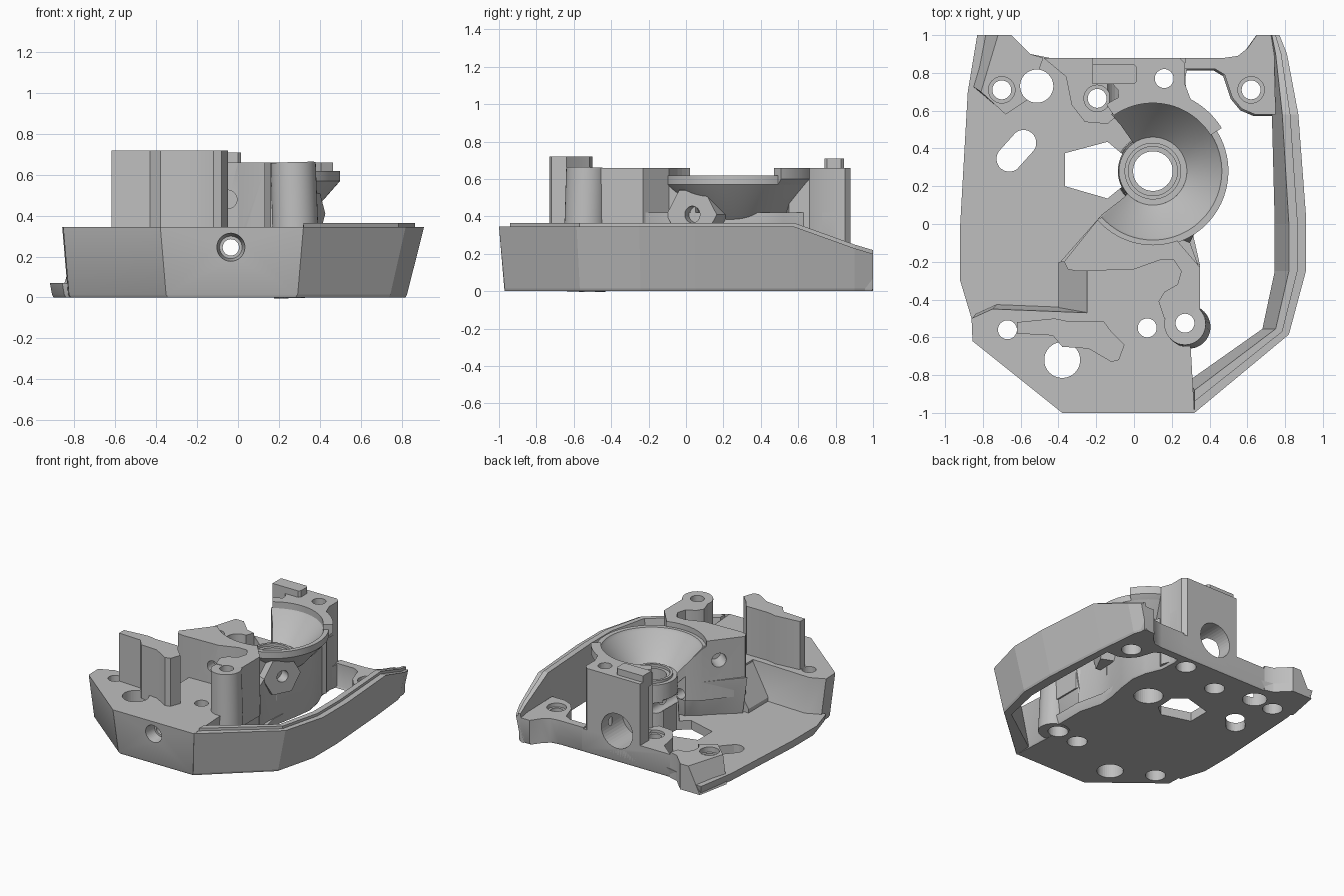
import bpy, bmesh
from math import sin, cos, pi, radians, copysign
from mathutils import Matrix, Vector

if "Cube" in bpy.data.objects:
    bpy.data.objects.remove(bpy.data.objects["Cube"])

grey = bpy.data.materials.new("plain grey")
grey.use_nodes = True
tone = (0.52, 0.52, 0.52, 1)
grey.diffuse_color = tone
grey.node_tree.nodes["Principled BSDF"].inputs["Base Color"].default_value = tone

HUB = (.1, .28)


def finish(name, bm, helper=False):
    bmesh.ops.recalc_face_normals(bm, faces=bm.faces)
    mesh = bpy.data.meshes.new(name)
    bm.to_mesh(mesh)
    bm.free()
    ob = bpy.data.objects.new(name, mesh)
    bpy.context.collection.objects.link(ob)
    mesh.materials.append(grey)
    if helper:
        ob.hide_render = True
        ob.hide_set(True)
    return ob


def loft(name, rings, helper=False):
    """Skin equal rings of points and cap both ends."""
    bm = bmesh.new()
    vs = [[bm.verts.new(p) for p in ring] for ring in rings]
    n = len(vs[0])
    for a, b in zip(vs, vs[1:]):
        for i in range(n):
            j = (i + 1) % n
            bm.faces.new((a[i], a[j], b[j], b[i]))
    bm.faces.new(vs[0])
    bm.faces.new(vs[-1])
    return finish(name, bm, helper)


def prism(name, pts, z0, z1, lean=0, helper=False):
    """Extruded outline; lean moves its foot towards the middle."""
    layers = [(z0, lean), (z1, 0)]
    if z0 == 0:
        layers = [(0, lean + .008), (.015, lean), (z1, 0)]
    return loft(name, [[(x - copysign(d, x), y - copysign(d, y), z) for x, y in pts]
                       for z, d in layers], helper)


def rods(name, items, helper=False):
    """Cylinders or cones given as start, end, radius, end radius, sides."""
    bm = bmesh.new()
    for a, b, r, r2, sides in items:
        a, b = Vector(a), Vector(b)
        d = b - a
        m = Matrix.Translation((a + b) / 2) @ d.to_track_quat("Z", "X").to_matrix().to_4x4()
        bmesh.ops.create_cone(bm, cap_ends=True, segments=sides, radius1=r, radius2=r2,
                              depth=d.length, matrix=m)
    return finish(name, bm, helper)


def bore(name, a, b, r, r2):
    return rods(name, [(a, b, r, r2, 40)], True)


def drill(name, holes, z0, z1):
    return rods(name, [((x, y, z0), (x, y, z1), r, r, 40) for x, y, r in holes], True)


def lathe(name, profile, start, end, steps=56):
    """Sweep a radius/height profile around the bowl axis."""
    rings = []
    for i in range(steps + 1):
        t = radians(start + (end - start) * i / steps)
        rings.append([(HUB[0] + r * cos(t), HUB[1] + r * sin(t), z) for r, z in profile])
    return loft(name, rings)


# Base: thin floor, thick front block, back flange and mounts
floor = prism("base_floor", [
    (-.83, 1), (-.65, 1), (-.55, .9), (-.45, .88), (.27, .88), (.27, .7), (.32, .4),
    (.3, 0), (.35, -.22), (.35, -.5), (-.86, -.5), (-.92, -.3), (-.92, 0), (-.88, .7)],
    0, .07, .01)
front = prism("front_block", [
    (-.38, -1), (.32, -1), (.3, -.65), (.35, -.5), (.35, -.22), (.2, -.05), (.2, .12),
    (-.08, .12), (-.17, .05), (-.39, -.2), (-.25, -.21), (-.25, -.47), (-.75, -.45),
    (-.86, -.5), (-.855, -.62)], 0, .345, .028)
flange = prism("back_flange", [
    (-.48, .88), (.28, .88), (.28, .82), (.26, .7), (-.08, .58),
    (-.14, .53), (-.26, .54), (-.33, .63), (-.36, .78)], 0, .18)
mount = prism("back_left_mount", [
    (.27, .88), (.48, .88), (.55, .89), (.6, .93), (.65, 1), (.74, 1), (.75, .58), (.64, .58),
    (.57, .61), (.52, .67), (.5, .73), (.48, .79), (.43, .82), (.27, .82)], 0, .19)

# Mount with a sloping outer corner
shared = [(-.65, 1), (-.55, .9), (-.48, .88), (-.56, .66), (-.68, .58)]
corner_mount = loft("back_right_mount", [
    [(x, y, 0) for x, y in [(-.87, .74), (-.82, 1)] + shared],
    [(x, y, .2) for x, y in [(-.81, .7), (-.72, 1)] + shared]])

# Sloping face beside the front block
ramp = loft("side_ramp", [[(-.4, y, .03), (-.24, y, .03), (-.24, y, .344), (-.4, y, .1)]
                          for y in (-.475, -.2)])

# Curved guard rail with a raised inner lip
outer = [(.32, -1), (.82, -.585), (.91, -.25), (.91, .05), (.87, .58), (.81, .9), (.77, 1)]
inner = [(.32, -.88), (.75, -.555), (.82, -.25), (.82, 0), (.785, .58), (.75, .9), (.73, 1)]
foot = [(.29, -.83), (.68, -.555), (.745, -.25), (.745, 0), (.73, .58), (.72, .88), (.70, 1)]
heights = [.365, .365, .365, .365, .365, .25, .22]
rings = []
for (ox, oy), (ix, iy), (fx, fy), h in zip(outer, inner, foot, heights):
    lx, ly = ox + (ix - ox) * .5, oy + (iy - oy) * .5
    k = 1 - .25 * h
    by = oy * .97 if oy < 0 else oy
    rings.append([(ox * k - .008, by, 0), (ox * k, by, .015), (ox, oy, h - .02),
                  (lx, ly, h - .02), (lx, ly, h), (ix, iy, h), (fx, fy, .015), (fx, fy, 0)])
rail = loft("guard_rail", rings)

# Tall parts: front post, centre block, screw pillar, back pillar
post = prism("front_post", [
    (-.62, -.58), (-.62, -.52), (-.42, -.5), (-.35, -.515), (-.16, -.515), (-.12, -.57),
    (-.05, -.64), (-.08, -.72), (-.12, -.73), (-.24, -.66), (-.38, -.65), (-.43, -.59)],
    .3, .72)
centre = prism("centre_block", [
    (-.37, -.2), (-.35, -.24), (-.3, -.25), (0, -.24), (.14, -.19), (.21, -.19), (.25, -.25),
    (.23, -.32), (.16, -.36), (.13, -.41), (.16, -.5), (.35, -.5), (.35, -.23), (.23, -.09),
    (.3, .05), (.2, .12), (-.08, .12), (-.17, .05)], .2, .66)
pillar = rods("screw_pillar", [((.29, -.545, 0), (.27, -.53, .66), .115, .11, 40)])
back = prism("back_pillar", [
    (-.22, .88), (.24, .88), (.27, .85), (.27, .74), (.3, .66), (.25, .55), (-.05, .5),
    (-.12, .58), (-.08, .64), (-.085, .71), (-.13, .76), (-.22, .77)], .02, .66)
tab = prism("back_tab", [(-.22, .74), (.0, .74), (.015, .755), (.015, .83), (0, .845),
                         (-.22, .845)], .6, .71)

# Bowl with its supporting body, higher back rim, hub collar and angled boss
bowl = lathe("bowl", [(.18, .34), (.25, .4), (.4, .57), (.4, .62), (.365, .62), (.355, .6),
                      (.18, .42)], -138, 125)
rim = lathe("bowl_back_rim", [(.36, .54), (.4, .57), (.43, .6), (.43, .66), (.36, .66)], 32, 125)
body = prism("bowl_body", [
    (.34, -.22), (.29, -.08), (.3, .1), (.33, .25), (.35, .4), (.33, .52), (.28, .64),
    (.27, .8), (-.05, .8), (-.05, .56), (.02, .4), (.02, -.1)], 0, .42)
stem = rods("bowl_stem", [((*HUB, 0), (*HUB, .42), .2, .18, 48)])
collar = lathe("hub_collar", [(.13, .4), (.15, .4), (.15, .44), (.13, .44)], 0, 359.9)
boss = rods("screw_boss", [((.2, .11, .41), (.36, .03, .41), .165, .15, 6)])

# Cutters for screw holes, their recesses, openings and bores
screws = [(-.7, .71), (-.195, .665), (.16, .77), (.62, .71), (-.67, -.56), (.07, -.55),
          (.27, -.525)]
holes = drill("vertical_hole_cutter", [(x, y, .05) for x, y in screws]
              + [(-.515, .73, .088), (*HUB, .105), (-.38, -.72, .095)], -.1, 1)
heads = drill("screw_head_cutter", [(x, y, .072) for x, y in screws], -.1, .1)
sinks = drill("screw_recess_cutter", [(x, y, .07) for x, y in screws[:2] + screws[3:4]], .16, .4)
slot_pts = []
for k in range(24):
    t = 2 * pi * (k + .5) / 24
    cx, cy = (-.585, .43) if cos(t) > 0 else (-.66, .345)
    slot_pts.append((cx + .068 * cos(t + pi / 4), cy + .068 * sin(t + pi / 4)))
slot = prism("slot_cutter", slot_pts, -.1, .3, helper=True)
window = prism("floor_window_cutter", [(-.365, .2), (-.365, .375), (-.14, .435), (-.05, .36),
                                       (-.06, .2), (-.14, .135)], -.1, .3, helper=True)
long_bore = bore("long_bore_cutter", (-.035, -1.2, .245), (-.035, 1.2, .245), .04, .04)
front_sink = bore("front_bore_cutter", (-.035, -1.1, .245), (-.035, -.9, .245), .085, .055)
back_bore = bore("back_bore_cutter", (-.02, 1.1, .24), (-.02, .62, .24), .135, .135)
boss_bore = bore("boss_bore_cutter", (.5, -.03, .41), (.24, .09, .41), .045, .045)
side_bore = bore("side_bore_cutter", (-.4, .07, .5), (-.15, -.13, .5), .06, .05)
face_bore = bore("face_bore_cutter", (-.05, -.4, .48), (-.05, -.16, .48), .045, .045)
cone = loft("bowl_cutter", [[(HUB[0] + r * cos(2 * pi * i / 64), HUB[1] + r * sin(2 * pi * i / 64), z)
                             for i in range(64)]
                            for r, z in ((.18, .419), (.357, .6), (.39, .62), (.39, .8))], True)


def cut(parts, *cutters):
    for part in parts:
        for c in cutters:
            m = part.modifiers.new(c.name, "BOOLEAN")
            m.operation = "DIFFERENCE"
            m.solver = "EXACT"
            m.object = c


cut([floor, front, flange, mount, corner_mount, pillar, back, stem, bowl, body, centre, boss], holes)
cut([floor, front, flange, mount, corner_mount, pillar, body, back], heads)
cut([flange, mount, corner_mount], sinks)
cut([floor], slot, window)
cut([front, stem, bowl, body], window)
cut([front, back, stem, flange, centre, body], long_bore)
cut([front], front_sink)
cut([back, flange, floor, body], back_bore)
cut([centre], cone, side_bore, face_bore)
cut([back, body], cone)
cut([boss], boss_bore, cone)

# Smooth the round parts while keeping their edges sharp
for ob in bpy.context.selected_objects:
    ob.select_set(False)
for ob in (floor, front, flange, mount, corner_mount, post, centre, pillar, back, bowl, rim,
           body, stem, collar):
    bpy.context.view_layer.objects.active = ob
    ob.select_set(True)
bpy.ops.object.shade_smooth_by_angle(angle=radians(32))
